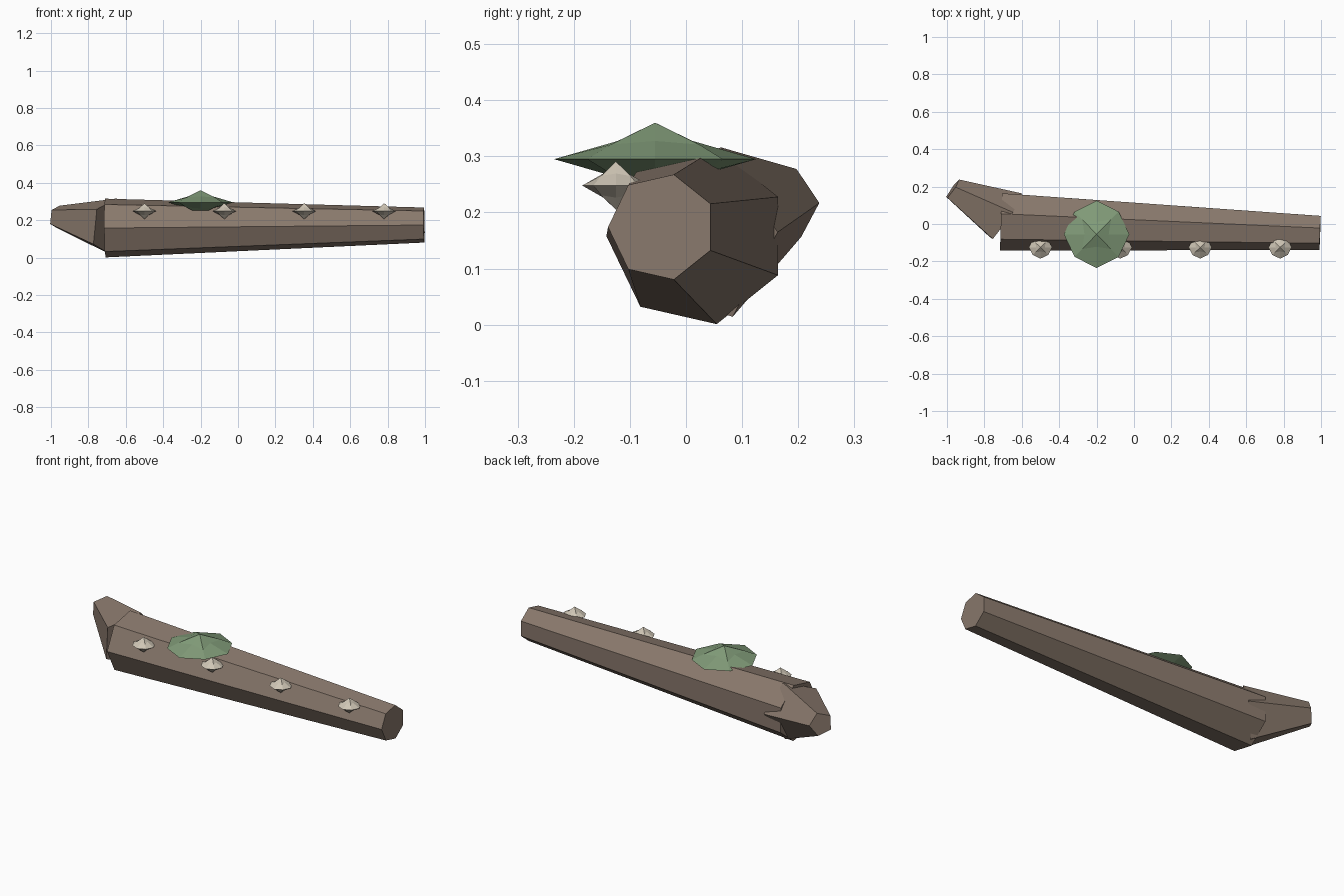
import bpy, math
from mathutils import Vector

if "Cube" in bpy.data.objects:
    bpy.data.objects.remove(bpy.data.objects["Cube"])

def mat(name, c):
    m = bpy.data.materials.new(name)
    m.diffuse_color = (*c, 1)
    m.use_nodes = True
    m.node_tree.nodes["Principled BSDF"].inputs["Base Color"].default_value = m.diffuse_color
    return m

bark = mat("bark", (0.25, 0.19, 0.15))
moss = mat("moss_green", (0.22, 0.33, 0.19))
pale = mat("fungus_cream", (0.62, 0.56, 0.46))

def build(name, verts, faces, m):
    me = bpy.data.meshes.new(name)
    me.from_pydata(verts, [], faces)
    me.materials.append(m)
    o = bpy.data.objects.new(name, me)
    bpy.context.collection.objects.link(o)
    return o

# Tapered trunk between two centres; u is the sideways direction of vertex 0
def frustum(name, a, b, ra, rb, n, u, m, normal=None):
    a, b, u = Vector(a), Vector(b), Vector(u)
    d = Vector(normal).normalized() if normal else (b - a).normalized()
    u = (u - d * u.dot(d)).normalized()
    w = d.cross(u)
    vs = []
    for c, r in ((a, ra), (b, rb)):
        for i in range(n):
            t = 2 * math.pi * i / n
            vs.append(c + r * (u * math.cos(t) + w * math.sin(t)))
    fs = [(i, (i + 1) % n, n + (i + 1) % n, n + i) for i in range(n)]
    fs += [tuple(reversed(range(n))), tuple(range(n, 2 * n))]
    return build(name, vs, fs, m)

# Eight-sided pointed clump: wide rim, narrow rings above and below, two poles
def clump(name, c, rx, ry, rz, m):
    c = Vector(c)
    vs = []
    for z, axis_r, diag_r in ((-0.5, 0.37, 0.62), (0, 1, 0.95), (0.5, 0.37, 0.62)):
        for i in range(8):
            t = math.pi * i / 4
            r = diag_r if i % 2 else axis_r
            zz = z * (0.8 if i % 2 else 1)
            vs.append(c + Vector((rx * r * math.cos(t), ry * r * math.sin(t), rz * zz)))
    vs += [c - Vector((0, 0, rz)), c + Vector((0, 0, rz))]
    fs = []
    for i in range(8):
        j = (i + 1) % 8
        fs += [(j, i, 24), (16 + i, 16 + j, 25)]
        fs += [(k + i, k + j, k + 8 + j, k + 8 + i) for k in (0, 8)]
    return build(name, vs, fs, m)

frustum("log", (-0.71, 0.019, 0.158), (0.995, -0.043, 0.174), 0.161, 0.096, 7, (0, -1, 0), bark)
frustum("root_stub", (-0.69, 0.032, 0.165), (-0.971, 0.185, 0.217), 0.16, 0.064, 5,
        (0.57, 0.82, 0), bark, (-0.82, 0.57, 0.12))

clump("moss_patch", (-0.2, -0.055, 0.295), 0.175, 0.18, 0.065, moss)

# Row of fungus caps along the front
for k in range(4):
    clump(f"fungus_{k + 1}", (-0.5 + 0.427 * k, -0.125, 0.248), 0.062, 0.06, 0.043, pale)
